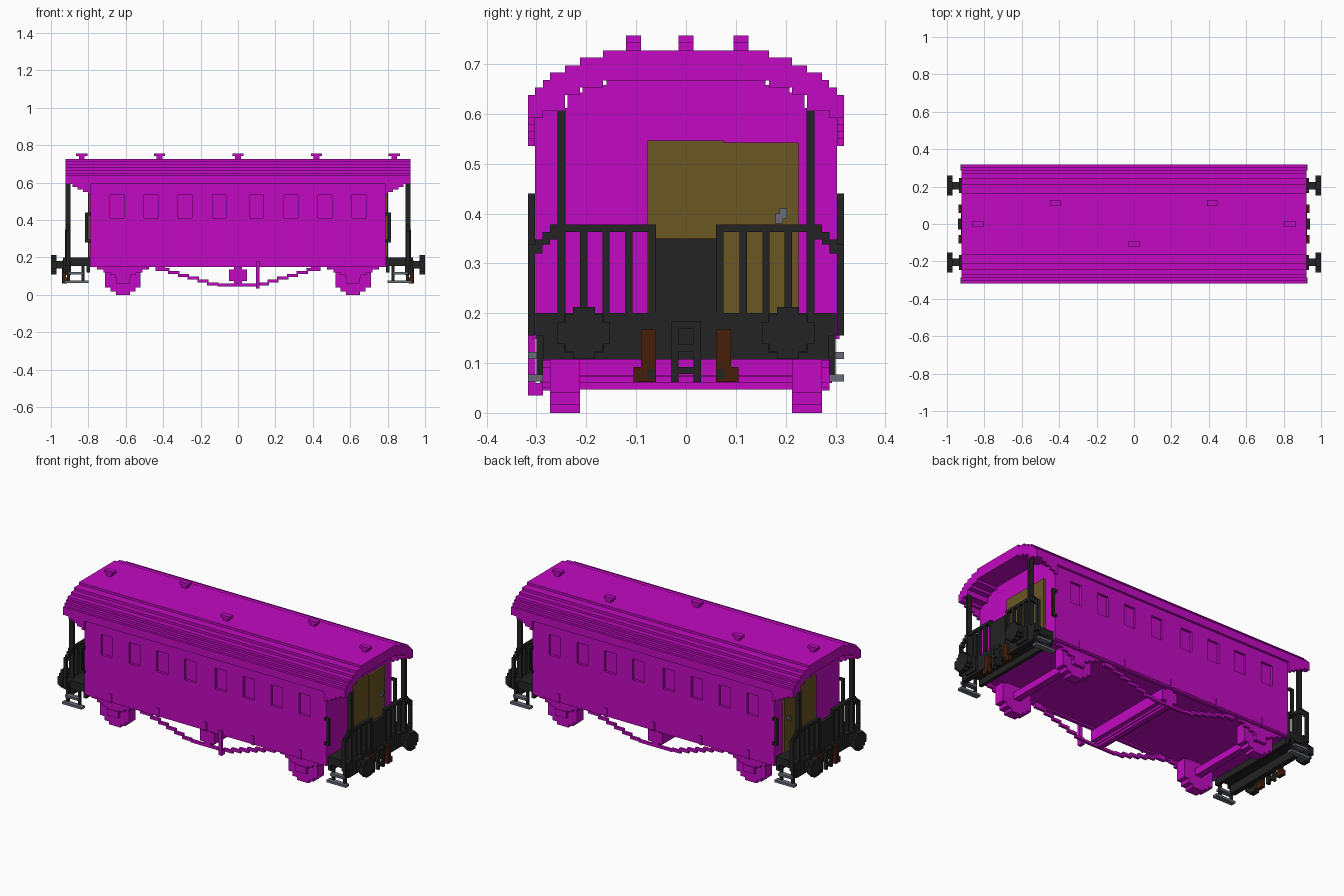
import bpy, bmesh
from mathutils import Vector

if "Cube" in bpy.data.objects:
    bpy.data.objects.remove(bpy.data.objects["Cube"], do_unlink=True)


def material(name, rgb):
    m = bpy.data.materials.new(name)
    m.use_nodes = True
    m.diffuse_color = (*rgb, 1)
    bsdf = m.node_tree.nodes["Principled BSDF"]
    bsdf.inputs["Base Color"].default_value = (*rgb, 1)
    bsdf.inputs["Roughness"].default_value = 0.8
    return m


MAGENTA = material("magenta paint", (0.54, 0.003, 0.54))
BLACK = material("black iron", (0.017, 0.017, 0.017))
BROWN = material("olive brown door", (0.147, 0.095, 0.017))
RUST = material("rust brown hose", (0.065, 0.013, 0.003))
GREY = material("grey metal", (0.14, 0.15, 0.19))


def finish(name, bm, mat):
    bmesh.ops.recalc_face_normals(bm, faces=bm.faces[:])
    me = bpy.data.meshes.new(name)
    bm.to_mesh(me)
    bm.free()
    me.materials.append(mat)
    ob = bpy.data.objects.new(name, me)
    bpy.context.scene.collection.objects.link(ob)
    return ob


def add_box(bm, x0, x1, y0, y1, z0, z1):
    vs = bmesh.ops.create_cube(bm, size=1)["verts"]
    for v in vs:
        v.co = Vector(((x0 + x1) / 2 + v.co.x * (x1 - x0),
                       (y0 + y1) / 2 + v.co.y * (y1 - y0),
                       (z0 + z1) / 2 + v.co.z * (z1 - z0)))


def boxes(name, mat, items, mx=False, my=False):
    """One object of boxes (x0, x1, y0, y1, z0, z1), optionally mirrored."""
    bm = bmesh.new()
    for x0, x1, y0, y1, z0, z1 in items:
        for sx in ((1, -1) if mx else (1,)):
            for sy in ((1, -1) if my else (1,)):
                xs, ys = sorted((x0 * sx, x1 * sx)), sorted((y0 * sy, y1 * sy))
                add_box(bm, *xs, *ys, z0, z1)
    return finish(name, bm, mat)


def prism(name, mat, pts, axis, lo, hi):
    """Extrude a (horizontal, z) outline along x or y."""
    bm = bmesh.new()
    place = (lambda p: (lo, p[0], p[1])) if axis == "x" else (lambda p: (p[0], lo, p[1]))
    f = bm.faces.new([bm.verts.new(place(p)) for p in pts])
    ext = bmesh.ops.extrude_face_region(bm, geom=[f])["geom"]
    d = Vector((hi - lo, 0, 0)) if axis == "x" else Vector((0, hi - lo, 0))
    bmesh.ops.translate(bm, vec=d, verts=[g for g in ext if isinstance(g, bmesh.types.BMVert)])
    return finish(name, bm, mat)


def mirrored(half):
    return half + [(-a, b) for a, b in reversed(half)]


def stepped_disc(c, cz, q):
    """Stepped circle outline from one quarter of corner points."""
    top = q + [(a, -b) for a, b in reversed(q)]
    return [(c + a, cz + b) for a, b in top + [(-a, -b) for a, b in q]
            + [(-a, b) for a, b in reversed(q)]]


# Stepped roof shell
outer = [(.167, .727), (.167, .713), (.213, .713), (.213, .697), (.243, .697), (.243, .683),
         (.273, .683), (.273, .668), (.287, .668), (.287, .653), (.303, .653), (.303, .638),
         (.317, .638), (.317, .592)]
inner = [(.167, .667), (.167, .653), (.213, .653), (.213, .638), (.243, .638), (.243, .607),
         (.287, .607), (.287, .592)]
shell = outer + inner[::-1] + [(-a, b) for a, b in inner] + [(-a, b) for a, b in reversed(outer)]
prism("roof", MAGENTA, shell, "x", -.923, .923)

# Roof ventilators
vents = [(.835, 0), (-.835, 0), (.42, .11), (-.42, .11), (0, -.105)]
boxes("roof_vents", MAGENTA,
      [b for x, y in vents for b in ((x - .015, x + .015, y - .015, y + .015, .72, .744),
                                     (x - .03, x + .03, y - .015, y + .015, .742, .757))])

# Body, filling the underside of the roof, with recessed windows
body_half = [(.16, .672), (.16, .658), (.208, .658), (.208, .643), (.238, .643), (.238, .612),
             (.303, .612), (.303, .157)]
body = prism("body", MAGENTA, mirrored(body_half), "x", -.79, .79)
window_x = [.10, .283, .465, .647]
cutter = boxes("window_cutter", MAGENTA,
               [(x - .037, x + .037, .288, .35, .412, .535) for x in window_x], True, True)
cutter.hide_render = True
mod = body.modifiers.new("windows", "BOOLEAN")
mod.object = cutter
mod.operation = "DIFFERENCE"
mod.solver = "EXACT"
cut_mesh = bpy.data.meshes.new_from_object(
    body.evaluated_get(bpy.context.evaluated_depsgraph_get()))
body.modifiers.clear()
body.data = cut_mesh
bpy.data.objects.remove(cutter, do_unlink=True)

# Eave brackets under the overhang
boxes("eave_brackets", MAGENTA,
      [(.785, .885 - .028 * i, .303, .317, .578 - .014 * i, .593 - .014 * i) for i in range(4)],
      True, True)

# End doors and handles
boxes("end_doors", BROWN, [(.785, .800, -.077, .075, .19, .547),
                           (.785, .803, .075, .226, .19, .543)], mx=True)
boxes("door_handles", GREY, [(.80, .815, .18, .195, .38, .40),
                             (.80, .815, .188, .203, .39, .41)], mx=True)

# End platforms
boxes("platforms", BLACK, [(.79, .915, -.287, .287, .155, .20),
                           (.893, .923, -.302, .302, .155, .20),
                           (.893, .923, -.287, .287, .107, .16),
                           (.79, .81, -.287, .287, .12, .16)], mx=True)
# Roof posts and corner handrails
boxes("roof_posts", BLACK, [(.895, .923, .242, .258, .19, .612)], True, True)
boxes("corner_handrails", BLACK, [(.802, .817, .303, .317, .28, .44),
                                  (.785, .817, .303, .317, .28, .295),
                                  (.785, .817, .303, .317, .425, .44)], True, True)

# Railings with stepped ends
rail = [(.06, .258, .363, .378), (.258, .273, .348, .378), (.273, .288, .338, .363),
        (.288, .303, .32, .348), (.303, .317, .155, .338)]
bars = [(y, y + .015, .19, .365) for y in (.06, .107, .153, .198)]
boxes("end_railings", BLACK, [(.9, .92, *r) for r in rail + bars], True, True)
boxes("gangway_plates", BLACK, [(.905, .925, -.062, .062, .15, .35)], mx=True)

# Buffers
head = [(.022, .052), (.022, .037), (.038, .037), (.038, .022), (.053, .022)]
for sx, end in ((1, "right"), (-1, "left")):
    for sy, side in ((1, "back"), (-1, "front")):
        prism(f"buffer_head_{end}_{side}", BLACK, stepped_disc(sy * .205, .16, head), "x",
              sx * .97, sx * 1.0)
boxes("buffer_shafts", BLACK, [(.92, .975, .185, .225, .14, .18),
                               (.92, .935, .165, .245, .12, .20)], True, True)

# Couplings and brake hoses
boxes("couplings", BLACK, [(.92, .94, .015, .03, .062, .183),
                           (.92, .94, 0, .015, .168, .183),
                           (.92, .94, 0, .015, .122, .137),
                           (.92, .932, 0, .015, .137, .168),
                           (.92, .94, 0, .015, .078, .092)], True, True)
boxes("brake_hoses", RUST, [(.92, .937, .06, .09, .088, .167),
                            (.915, .937, .06, .105, .062, .092)], True, True)
boxes("hose_ends", BLACK, [(.92, .939, .062, .078, .068, .088)], True, True)

# Side steps
boxes("steps", GREY, [(.80, .927, .287, .317, .063, .077),
                      (.825, .91, .287, .317, .108, .122)], True, True)
boxes("step_hangers", BLACK, [(x, x + .015, .287, .300, .075, .16) for x in (.822, .898)],
      True, True)

# Wheels, axles and springs
tyre = [(.037, .095), (.037, .078), (.068, .078), (.068, .055), (.095, .055)]
for sx, end in ((1, "right"), (-1, "left")):
    for sy, side in ((1, "back"), (-1, "front")):
        prism(f"wheel_{end}_{side}", MAGENTA, stepped_disc(sx * .615, .095, tyre), "y",
              sy * .213, sy * .273)
boxes("axles", MAGENTA, [(.595, .635, -.215, .215, .075, .115)], mx=True)
boxes("leaf_springs", MAGENTA, [(.615 - w, .615 + w, .270, .288, z, z + .016)
                                for w, z in ((.14, .135), (.105, .12), (.07, .105), (.04, .09))]
      + [(.58, .65, .270, .293, .06, .10), (.475, .49, .27, .288, .135, .16),
         (.74, .755, .27, .288, .135, .16)], True, True)

# Sole bars with small brackets
boxes("sole_bars", MAGENTA, [(0, .79, .28, .300, .148, .165)], True, True)
boxes("sole_brackets", MAGENTA, [(x - .008, x + .008, .29, .308, .148, .2)
                                 for x in (0, .31, .62)], True, True)

# Stepped truss rods
steps = [(.105 + .052 * i, .165 + .052 * i, .273, .288, .050 + .0155 * i, .066 + .0155 * i)
         for i in range(6)]
boxes("truss_rods", MAGENTA, [(0, .11, .273, .288, .045, .060),
                              (.39, .44, .27, .288, .128, .16)] + steps, True, True)

# Central cross beam and brake lever
beam = [(.022, .045), (.022, .032), (.048, .032)]
prism("cross_beam", MAGENTA, stepped_disc(0, .105, beam), "y", -.288, .288)
boxes("cross_bar", MAGENTA, [(-.015, .015, -.287, .287, .047, .07),
                             (-.012, .012, -.287, .287, .14, .16)])
boxes("brake_lever", MAGENTA, [(.095, .115, -.317, -.302, .035, .18),
                               (.095, .115, -.317, -.287, .035, .06)])
